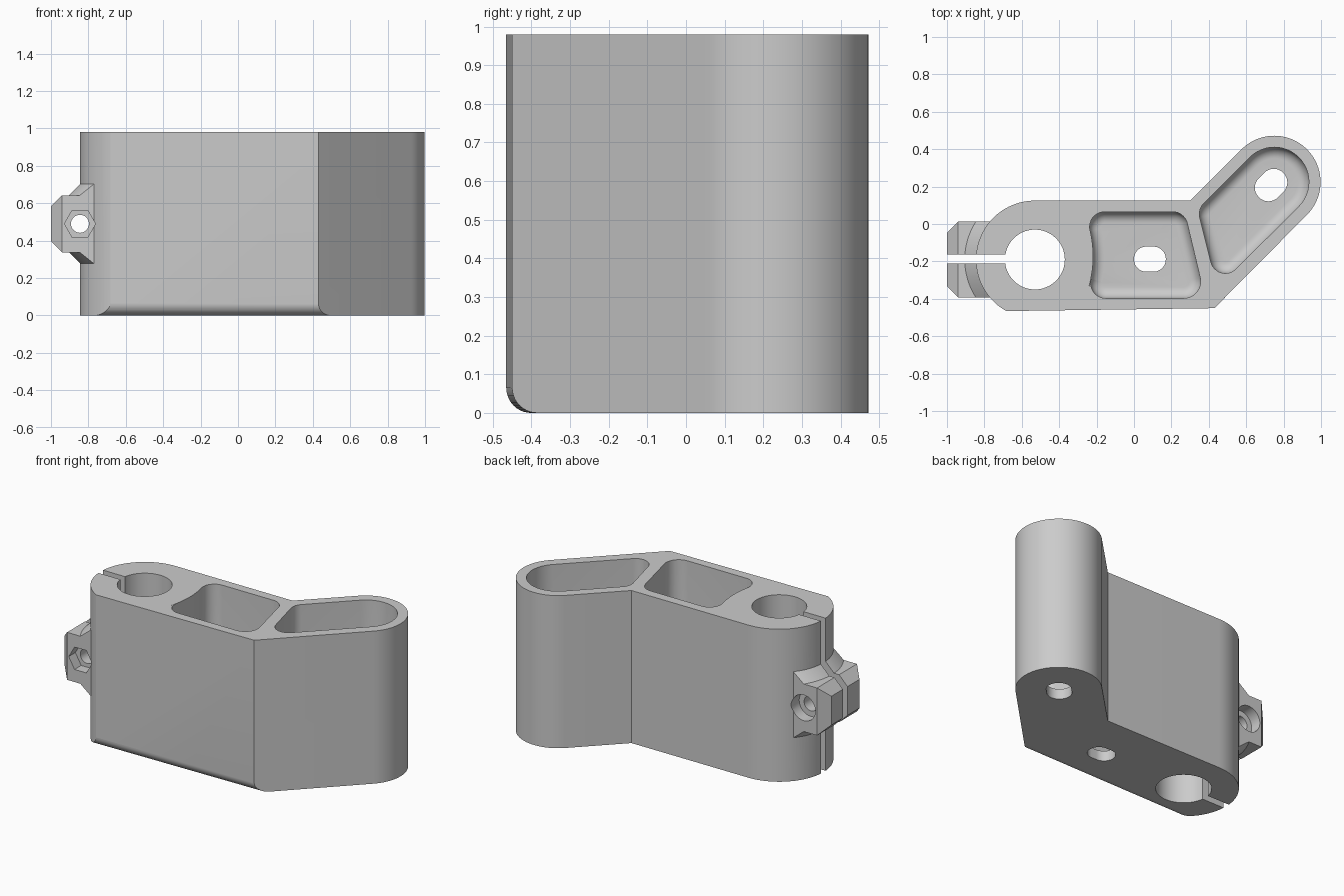
import bpy, bmesh
from math import pi, sin, cos, sqrt, tan, atan2, radians
from mathutils import Vector, Matrix

cube = bpy.data.objects.get("Cube")
if cube:
    bpy.data.objects.remove(cube, do_unlink=True)

grey = bpy.data.materials.new("plain grey")
grey.use_nodes = True
grey.diffuse_color = (0.6, 0.6, 0.6, 1)
grey.node_tree.nodes["Principled BSDF"].inputs["Base Color"].default_value = (0.6, 0.6, 0.6, 1)

HEIGHT = 0.98
BORE = Vector((-0.53, -0.19))     # clamp axis
BOLT = Vector((-0.845, 0.49))     # bolt axis in x, z
FLOOR = 0.065                     # pocket floor and edge rounding


def loft(name, rings):
    """Closed solid through a stack of equal-length rings."""
    bm = bmesh.new()
    loops = [[bm.verts.new(p) for p in ring] for ring in rings]
    n = len(loops[0])
    for a, b in zip(loops, loops[1:]):
        for i in range(n):
            j = (i + 1) % n
            bm.faces.new((a[i], a[j], b[j], b[i]))
    bm.faces.new(loops[0])
    bm.faces.new(loops[-1])
    bmesh.ops.recalc_face_normals(bm, faces=bm.faces)
    mesh = bpy.data.meshes.new(name)
    bm.to_mesh(mesh)
    bm.free()
    mesh.materials.append(grey)
    obj = bpy.data.objects.new(name, mesh)
    bpy.context.collection.objects.link(obj)
    return obj


def prism(name, pts, lo, hi, axis="z"):
    place = {"z": lambda p, h: (p[0], p[1], h),
             "y": lambda p, h: (p[0], h, p[1]),
             "x": lambda p, h: (h, p[0], p[1])}[axis]
    return loft(name, [[place(p, h) for p in pts] for h in (lo, hi)])


def circle(c, r, n=64):
    return [(c[0] + r * cos(2 * pi * i / n), c[1] + r * sin(2 * pi * i / n)) for i in range(n)]


def rounded(corners, inset=0, steps=12):
    """Counter-clockwise polygon of (x, y, radius) corners, optionally inset."""
    out = []
    for i, (x, y, r) in enumerate(corners):
        p = Vector((x, y))
        if r == 0:
            out.append(p)
            continue
        a = (Vector(corners[i - 1][:2]) - p).normalized()
        b = (Vector(corners[(i + 1) % len(corners)][:2]) - p).normalized()
        half = a.angle(b) / 2
        centre = p + (a + b).normalized() * (r / sin(half))
        reach = r / tan(half)
        u, v = p + a * reach - centre, p + b * reach - centre
        start = atan2(u.y, u.x)
        turn = (atan2(v.y, v.x) - start + pi) % (2 * pi) - pi
        rad = r - inset if turn > 0 else r + inset
        for k in range(steps + 1):
            t = start + turn * k / steps
            out.append(centre + rad * Vector((cos(t), sin(t))))
    return out


def pocket(name, corners):
    """Pocket cutter with a rounded edge around its floor."""
    r = 0.06
    rings = []
    for k in range(9):
        t = k / 8 * pi / 2
        ring = rounded(corners, r * (1 - sin(t)))
        rings.append([(p.x, p.y, FLOOR + r * (1 - cos(t))) for p in ring])
    rings.append([(p.x, p.y, HEIGHT + 0.1) for p in rounded(corners)])
    return loft(name, rings)


def combine(target, other, operation):
    other.hide_render = True
    mod = target.modifiers.new(operation.title(), "BOOLEAN")
    mod.operation = operation
    mod.solver = "EXACT"
    mod.object = other
    bpy.context.view_layer.objects.active = target
    bpy.ops.object.modifier_apply(modifier=mod.name)
    bpy.data.objects.remove(other, do_unlink=True)


# Main bent body: round clamp end, straight part, round arm end
clamp_arc = [(BORE.x + 0.315 * cos(radians(a)), BORE.y + 0.315 * sin(radians(a)), 0)
             for a in [90 + 151 * i / 40 for i in range(41)]]
outline = rounded(clamp_arc + [(0.43, -0.45, 0), (1.099, 0.225, 0.247),
                               (0.75, 0.574, 0.247), (0.3, 0.125, 0)], steps=20)
body = prism("clamp_arm_body", outline, 0, HEIGHT)

# Clamp ears: a block with chamfered end and a flared root
def ear_ring(x, cut):
    w, h = 0.2025 - cut, 0.1525 - cut
    return [(x, BORE.y + sy * w, BOLT.y + sz * h)
            for sy, sz in ((-1, -1), (1, -1), (1, 1), (-1, 1))]


def flare_ring(r, z):
    ys = [0.2025 * (i / 12 - 1) for i in range(25)]
    ring = [(BORE.x - sqrt(r * r - y * y), BORE.y + y, z) for y in ys]
    return ring + [(-0.65, BORE.y + 0.2025, z), (-0.65, BORE.y - 0.2025, z)]


ears = loft("ears", [ear_ring(-1, 0.06), ear_ring(-0.94, 0), ear_ring(-0.7, 0)])
flare = loft("flare", [flare_ring(r, BOLT.y + z) for r, z in
                       ((0.305, -0.2225), (0.375, -0.1525), (0.375, 0.1525), (0.305, 0.2225))])
combine(ears, flare, "UNION")
combine(body, ears, "UNION")

# Rounded lower front edge
edge = [(-0.6, -0.1), (FLOOR, -0.1)]
edge += [(FLOOR - FLOOR * sin(t), FLOOR - FLOOR * cos(t))
         for t in [pi / 2 * k / 10 for k in range(11)]]
edge += [(-0.6, FLOOR)]
edge_cutter = prism("edge_cutter", edge, -1.2, 1.2, "x")
edge_cutter.data.transform(Matrix.Translation((0, -0.456, 0)) @ Matrix.Rotation(0.0135, 4, "Z"))

# Slotted floor holes
def slot_hole(name, centre, half_long, r, angle):
    h = half_long
    pts = rounded([(-h, -r, r * 0.98), (h, -r, r * 0.98), (h, r, r * 0.98), (-h, r, r * 0.98)])
    turn = Matrix.Rotation(angle, 2)
    return prism(name, [turn @ p + Vector(centre) for p in pts], -0.1, 0.3)


left, right = -0.7, -0.4
hexagon = circle(BOLT, 0.083, 6)
slit = [(-1.1, -0.211), (-0.6, -0.211), (-0.6, -0.164), (-1.1, -0.164)]
cutters = [
    edge_cutter,
    prism("bore", circle(BORE, 0.16), -0.1, HEIGHT + 0.1),
    prism("slit", slit, -0.1, HEIGHT + 0.1),
    pocket("middle_pocket", [(-0.26, -0.397, 0.08), (0.38, -0.397, 0.09), (0.27, 0.065, 0.08),
                             (-0.26, 0.065, 0.08), (-0.195, -0.19, 0.6)]),
    pocket("arm_pocket", [(0.445, -0.34, 0.08), (1.012, 0.225, 0.185),
                          (0.75, 0.487, 0.185), (0.341, 0.078, 0.08)]),
    slot_hole("middle_hole", (0.085, -0.188), 0.085, 0.067, 0),
    slot_hole("arm_hole", (0.733, 0.208), 0.092, 0.072, pi / 4),
    prism("bolt_hole", circle(BOLT, 0.048, 32), -0.6, 0.2, "y"),
    prism("nut_recess", hexagon, -0.6, -0.325, "y"),
    prism("bolt_head_recess", circle(BOLT, 0.083, 32), -0.06, 0.1, "y"),
]
for cutter in cutters:
    combine(body, cutter, "DIFFERENCE")

bpy.ops.object.select_all(action="DESELECT")
body.select_set(True)
bpy.context.view_layer.objects.active = body
bpy.ops.object.shade_smooth_by_angle(angle=radians(30))
